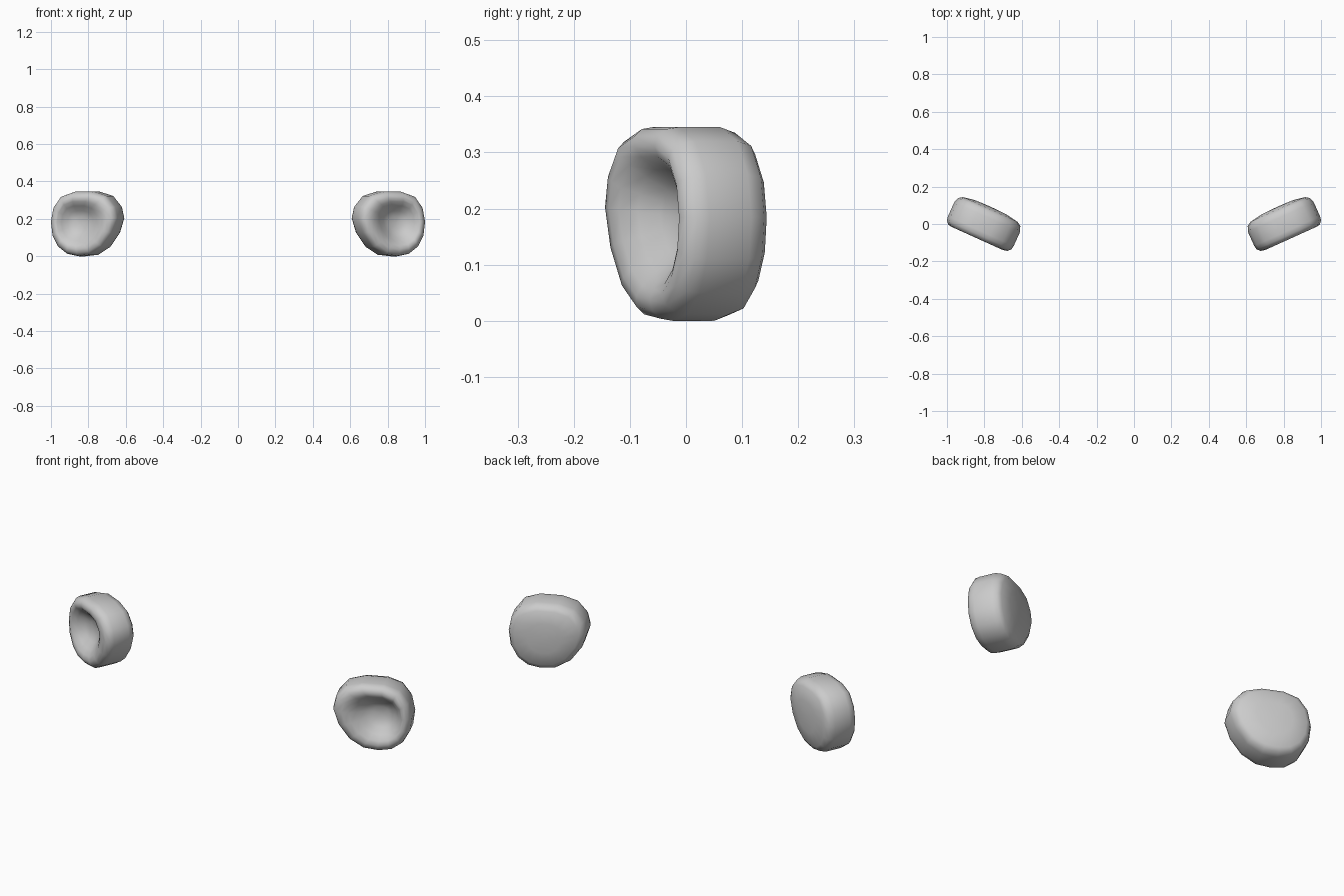
import bpy, bmesh
from mathutils import Vector

if "Cube" in bpy.data.objects:
    bpy.data.objects.remove(bpy.data.objects["Cube"])

# Rounded, slightly egg-shaped outline (sideways u, height z), blunter toward the inner side
OUTLINE = [(-0.196, 0.205), (-0.182, 0.265), (-0.133, 0.322), (-0.055, 0.345), (0.055, 0.345),
           (0.13, 0.32), (0.175, 0.26), (0.190, 0.185), (0.180, 0.11), (0.147, 0.05),
           (0.095, 0.012), (0.03, 0.0), (-0.045, 0.008), (-0.115, 0.05), (-0.17, 0.125)]
# Rings from the bulged back, round the wall, over the rim into the bowl
# (scale, depth, sideways shift)
RINGS = [(0.45, -0.098, 0), (0.83, -0.086, 0), (0.94, -0.072, 0), (1.0, -0.042, 0),
         (1.0, 0.040, 0), (0.98, 0.062, 0), (0.90, 0.079, 0), (0.79, 0.084, 0.004),
         (0.68, 0.078, 0.012), (0.54, 0.057, 0.02), (0.38, 0.030, 0.025),
         (0.2, 0.014, 0.028)]
CENTRE_U, CENTRE_Z = 0.008, 0.18
ACROSS = Vector((0.911, 0.412, 0))
FACING = Vector((0.412, -0.911, 0))


def make_ear(name, side):
    bm = bmesh.new()

    def place(u, z, depth):
        p = Vector((0.805, 0, z)) + ACROSS * u + FACING * depth
        return bm.verts.new((p.x * side, p.y, p.z))

    loops = [[place(CENTRE_U + shift + (u - CENTRE_U) * s, CENTRE_Z + (z - CENTRE_Z) * s, d)
              for u, z in OUTLINE] for s, d, shift in RINGS]
    n = len(OUTLINE)
    for a, b in zip(loops, loops[1:]):
        for i in range(n):
            j = (i + 1) % n
            bm.faces.new((a[i], a[j], b[j], b[i]))
    # Close the back and the bowl floor
    for loop, depth, shift in ((loops[0], -0.100, 0), (loops[-1], 0.013, 0.028)):
        tip = place(CENTRE_U + shift, CENTRE_Z, depth)
        for i in range(n):
            bm.faces.new((loop[i], loop[(i + 1) % n], tip))
    bmesh.ops.recalc_face_normals(bm, faces=bm.faces)
    for f in bm.faces:
        f.smooth = True
    mesh = bpy.data.meshes.new(name)
    bm.to_mesh(mesh)
    bm.free()
    bpy.context.collection.objects.link(bpy.data.objects.new(name, mesh))


# Mirrored pair of ears
make_ear("right_ear", 1)
make_ear("left_ear", -1)
